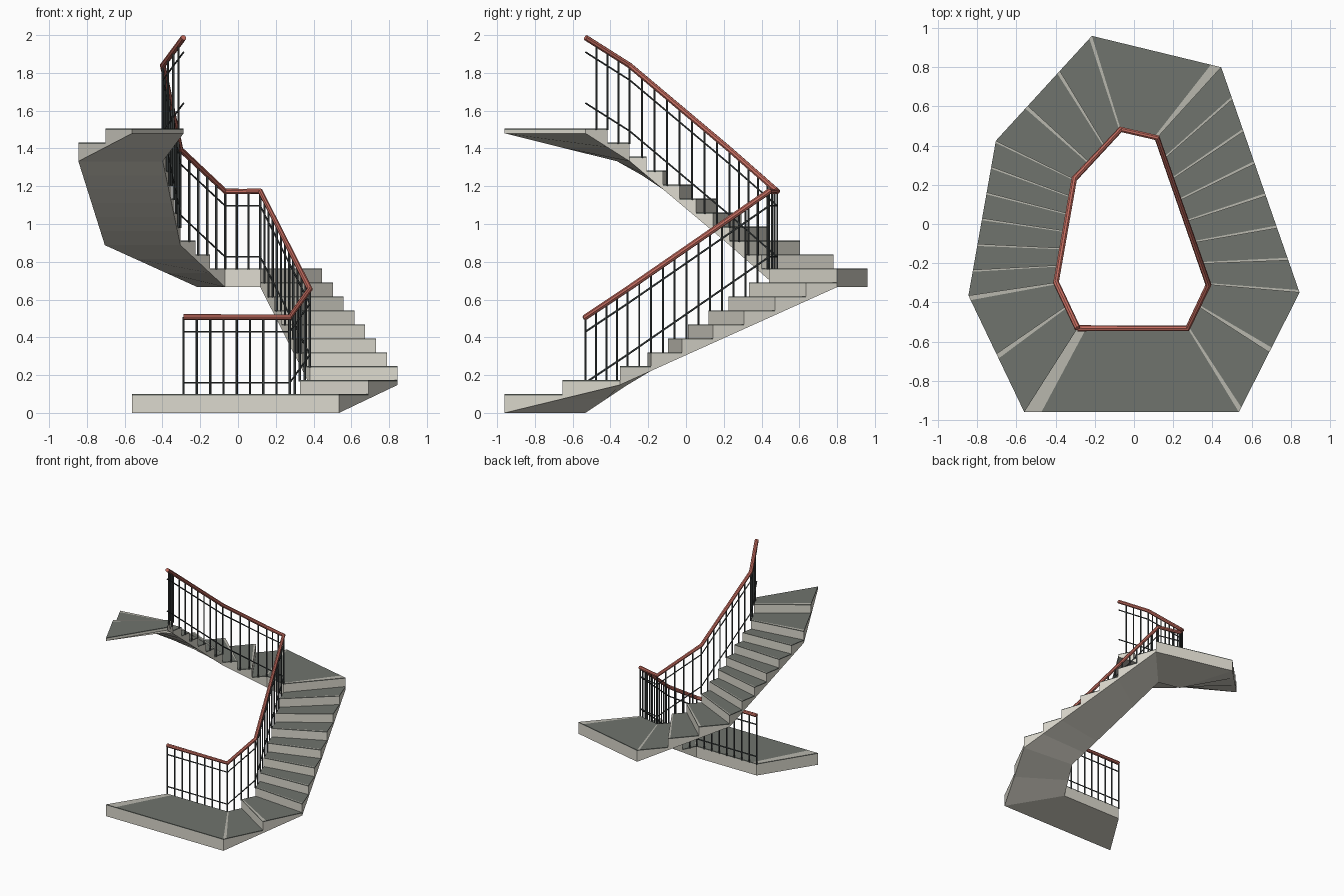
import bpy
import bmesh
from mathutils import Vector

cube = bpy.data.objects.get("Cube")
if cube:
    bpy.data.objects.remove(cube, do_unlink=True)

RISE, SLAB, PLATE, STRIP = 0.074, 0.092, 0.007, 0.08
RAIL_UP, RAIL_LOW, RAIL_HIGH = 0.507, 0.16, 0.43
POST_GAP = 0.068

# Plan corners in walking order, and the number of treads on each side
OUTER = [Vector(p) for p in ((-.56, -.96), (.535, -.96), (.845, -.35), (.445, .8),
                             (-.215, .96), (-.705, .425), (-.845, -.365), (-.56, -.96))]
INNER = [Vector(p) for p in ((-.288, -.532), (.274, -.532), (.38, -.31), (.118, .44),
                             (-.068, .483), (-.305, .23), (-.398, -.298), (-.288, -.532))]
TREADS = (1, 2, 7, 1, 3, 6, 2)


def material(name, color):
    m = bpy.data.materials.new(name)
    m.use_nodes = True
    m.diffuse_color = (*color, 1)
    bsdf = m.node_tree.nodes["Principled BSDF"]
    bsdf.inputs["Base Color"].default_value = (*color, 1)
    bsdf.inputs["Roughness"].default_value = 0.7
    return m


concrete = material("pale concrete", (0.72, 0.70, 0.62))
slate = material("slate tread", (0.16, 0.175, 0.155))
nosing = material("grey nosing strip", (0.48, 0.475, 0.42))
red = material("red handrail", (0.55, 0.15, 0.115))
iron = material("dark iron", (0.06, 0.07, 0.07))


def quad(bm, corners, mat=0):
    face = bm.faces.new([bm.verts.new((p.x, p.y, z)) for p, z in corners])
    face.material_index = mat


def mesh_object(name, bm, mats):
    bmesh.ops.remove_doubles(bm, verts=bm.verts, dist=0.0005)
    me = bpy.data.meshes.new(name)
    bm.to_mesh(me)
    bm.free()
    for mat in mats:
        me.materials.append(mat)
    ob = bpy.data.objects.new(name, me)
    bpy.context.collection.objects.link(ob)


def tube(name, paths, radius, mat, sides):
    """Round bars along straight-sided paths, turned into a mesh."""
    cu = bpy.data.curves.new(name, 'CURVE')
    cu.dimensions = '3D'
    cu.bevel_depth = radius
    cu.bevel_resolution = sides
    cu.use_fill_caps = True
    for path in paths:
        sp = cu.splines.new('POLY')
        sp.points.add(len(path) - 1)
        for pt, co in zip(sp.points, path):
            pt.co = (*co, 1)
    cu.materials.append(mat)
    ob = bpy.data.objects.new(name, cu)
    bpy.context.collection.objects.link(ob)
    bpy.ops.object.select_all(action='DESELECT')
    ob.select_set(True)
    bpy.context.view_layer.objects.active = ob
    bpy.ops.object.convert(target='MESH')
    bpy.ops.object.shade_smooth_by_angle()


# Walk the plan: each step holds its four plan corners and soffit heights
steps, soffit_at = [], [0.0]
level = 0
for side, count in enumerate(TREADS):
    flat = count == 1
    for j in range(count):
        a, b = j / count, (j + 1) / count
        o0, o1 = (OUTER[side].lerp(OUTER[side + 1], t) for t in (a, b))
        i0, i1 = (INNER[side].lerp(INNER[side + 1], t) for t in (a, b))
        z0 = level * RISE
        z1 = z0 if flat else z0 + RISE
        steps.append((o0, o1, i0, i1, z0, z1))
        level += 0 if flat else 1
    soffit_at.append(level * RISE)

# Concrete stair body: sawtooth top, sloping soffit
bm = bmesh.new()
previous_top = 0.0
for n, (o0, o1, i0, i1, z0, z1) in enumerate(steps):
    top = z0 + SLAB
    quad(bm, ((o0, top), (o1, top), (i1, top), (i0, top)))
    quad(bm, ((i0, z0), (i1, z1), (o1, z1), (o0, z0)))
    quad(bm, ((o0, z0), (o1, z1), (o1, top), (o0, top)))
    quad(bm, ((i1, z1), (i0, z0), (i0, top), (i1, top)))
    if top > previous_top:
        quad(bm, ((i0, previous_top), (o0, previous_top), (o0, top), (i0, top)))
    if n == len(steps) - 1:
        quad(bm, ((o1, z1), (i1, z1), (i1, top), (o1, top)))
    previous_top = top
mesh_object("stair_body", bm, [concrete])

# Dark tread plates, each with a pale strip along its front edge
bm = bmesh.new()
for o0, o1, i0, i1, z0, z1 in steps:
    low, top = z0 + SLAB, z0 + SLAB + PLATE
    om, im = o0.lerp(o1, STRIP), i0.lerp(i1, STRIP)
    quad(bm, ((o0, top), (om, top), (im, top), (i0, top)), 1)
    quad(bm, ((om, top), (o1, top), (i1, top), (im, top)))
    ring = (o0, om, o1, i1, im, i0)
    for p, q in zip(ring, ring[1:] + ring[:1]):
        quad(bm, ((p, low), (q, low), (q, top), (p, top)))
mesh_object("tread_plates", bm, [slate, nosing])


# Handrail and the two thin rails below it
def rail_path(up):
    return [(p.x, p.y, z + up) for p, z in zip(INNER, soffit_at)]


tube("handrail", [rail_path(RAIL_UP)], 0.0155, red, 2)
tube("thin_rails", [rail_path(RAIL_LOW), rail_path(RAIL_HIGH)], 0.005, iron, 1)

# Balusters standing on the treads along the inner edge
posts = []
for side, count in enumerate(TREADS):
    a, b = INNER[side], INNER[side + 1]
    za, zb = soffit_at[side], soffit_at[side + 1]
    number = round((b - a).length / POST_GAP)
    for j in range(number):
        t = j / number
        p = a.lerp(b, t)
        foot = za + int(t * count + 0.001) * RISE + SLAB
        posts.append([(p.x, p.y, foot), (p.x, p.y, za + (zb - za) * t + RAIL_UP)])
tube("balusters", posts, 0.006, iron, 1)
